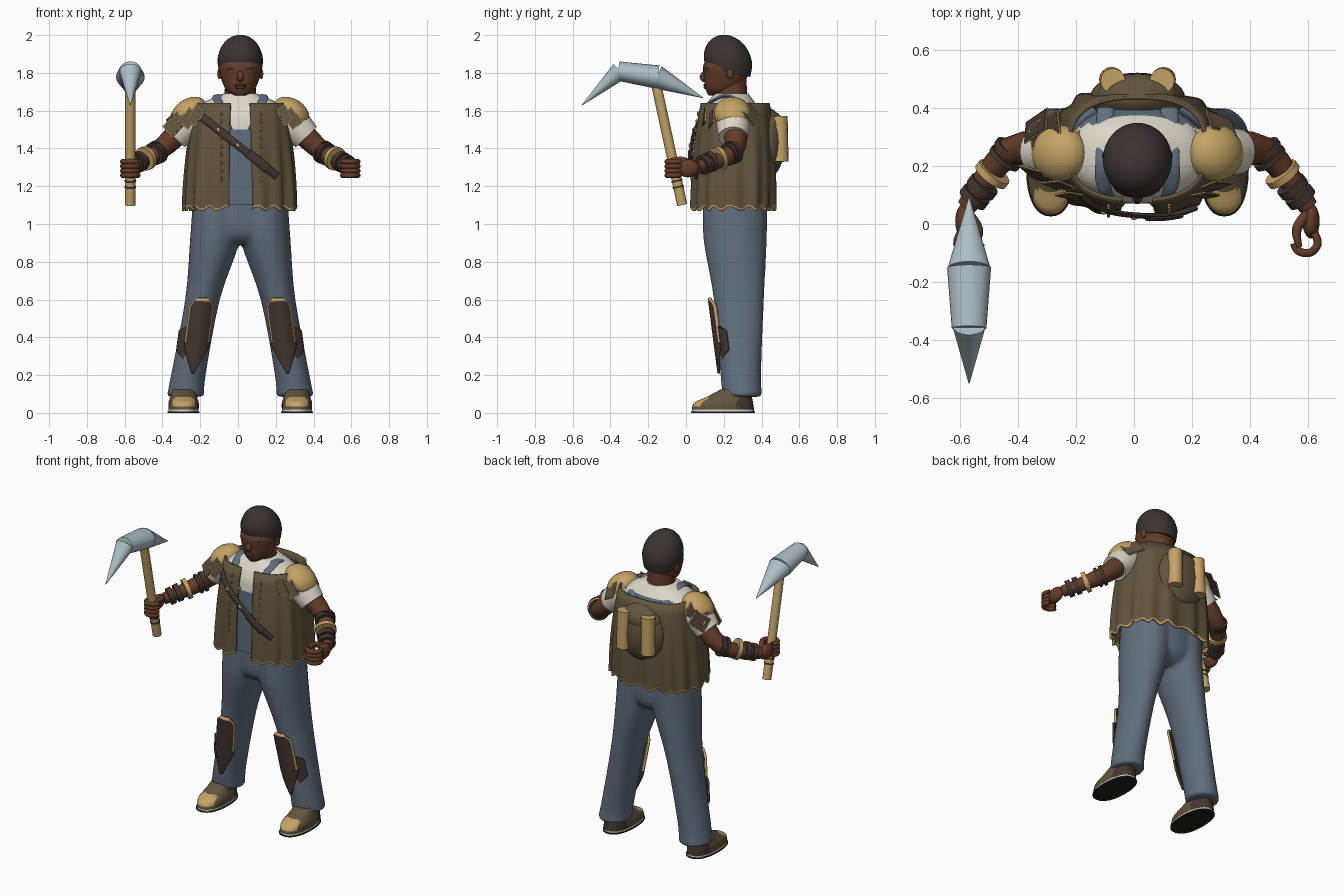
import bpy, bmesh, math
from mathutils import Vector, Matrix

if "Cube" in bpy.data.objects:
    bpy.data.objects.remove(bpy.data.objects["Cube"])
CENTRE = .012  # body centre line
SIDES = ((1, "left_"), (-1, "right_"))


def material(name, *rgb):
    linear = [((c + .055) / 1.055) ** 2.4 for c in rgb]
    m = bpy.data.materials.new(name)
    m.use_nodes = True
    m.diffuse_color = (*linear, 1)
    shader = m.node_tree.nodes["Principled BSDF"]
    shader.inputs["Base Color"].default_value = (*linear, 1)
    shader.inputs["Roughness"].default_value = .8
    return m


OLIVE = material("olive_cloth", .38, .33, .24)
TAN = material("tan_leather", .77, .64, .4)
DENIM = material("blue_denim", .38, .43, .49)
SKIN = material("brown_skin", .39, .235, .16)
HAIR = material("dark_hair", .23, .2, .2)
STEEL = material("pale_steel", .68, .75, .78)
SHIRT = material("cream_cotton", .87, .85, .79)
LEATHER = material("dark_leather", .26, .21, .19)
RUBBER = material("black_rubber", .13, .12, .11)


def build(name, bm, mats, rule=None, sharp=.7):
    """Finish a mesh as an object; rule(face centre) picks the material slot."""
    bmesh.ops.recalc_face_normals(bm, faces=bm.faces)
    if rule:
        for face in bm.faces:
            face.material_index = rule(face.calc_center_median())
    mesh = bpy.data.meshes.new(name)
    bm.to_mesh(mesh)
    bm.free()
    for m in mats if isinstance(mats, list) else [mats]:
        mesh.materials.append(m)
    mesh.shade_smooth()
    mesh.set_sharp_from_angle(angle=sharp)
    ob = bpy.data.objects.new(name, mesh)
    bpy.context.collection.objects.link(ob)
    return ob


def bridge(rings, closed=True):
    bm = bmesh.new()
    rows = [[bm.verts.new(p) for p in ring] for ring in rings]
    count = len(rows[0])
    for low, high in zip(rows, rows[1:]):
        for i in range(count if closed else count - 1):
            j = (i + 1) % count
            bm.faces.new((low[i], low[j], high[j], high[i]))
    if closed:
        bm.faces.new(rows[0])
        bm.faces.new(rows[-1])
    return bm


def oval(centre, rx, ry, power=2, gap=0, seg=32):
    """Level rounded ring starting at the front, with an optional front gap."""
    ring = []
    for i in range(seg + 1 if gap else seg):
        t = gap + (math.tau - 2 * gap) * i / seg
        s, c = math.sin(t), -math.cos(t)
        ring.append(centre + Vector((rx * math.copysign(abs(s) ** (2 / power), s),
                                     ry * math.copysign(abs(c) ** (2 / power), c), 0)))
    return ring


def smooth(rows, steps=4):
    """Pass a soft curve through the given rows of numbers."""
    rows = [Vector(row) for row in rows]
    result = []
    for i in range(len(rows) - 1):
        a, b = rows[i], rows[i + 1]
        into = (b - rows[max(i - 1, 0)]) / 2
        out = (rows[min(i + 2, len(rows) - 1)] - a) / 2
        for k in range(steps):
            t = k / steps
            result.append(a + into * t + (3 * (b - a) - 2 * into - out) * t * t + (2 * (a - b) + into + out) * t ** 3)
    return result + [rows[-1]]


def column(name, rows, mats, side=1, rule=None, power=2, tilt=0):
    """Level ovals; a row is offset, depth, height, half width, half depth."""
    rings = []
    for d, y, z, rx, ry in smooth(rows):
        ring = oval(Vector((CENTRE + side * d, y, z)), rx, ry, power)
        for p in ring:
            p.z += tilt * (p.y - y)
        rings.append(ring)
    return build(name, bridge(rings), mats, rule)


def limb(name, rows, mat, side=1, ref="Z", seg=16):
    """Tube; a row is offset, depth, height, radius and optional thickness."""
    rows = smooth([(*row, row[3])[:5] for row in rows])
    points = [Vector((CENTRE + side * row[0], row[1], row[2])) for row in rows]
    axis = Vector([float(letter == ref) for letter in "XYZ"])
    rings = []
    for i, p in enumerate(points):
        along = points[min(i + 1, len(points) - 1)] - points[max(i - 1, 0)]
        u = along.cross(axis).normalized()
        v = u.cross(along.normalized())
        turns = [math.tau * k / seg for k in range(seg)]
        rings.append([p + u * rows[i][3] * math.cos(a) + v * rows[i][4] * math.sin(a) for a in turns])
    return build(name, bridge(rings), mat)


def blob(name, place, size, mat, side=1, roll=0, seg=24):
    bm = bmesh.new()
    x, y, z = place
    matrix = (Matrix.Translation((CENTRE + side * x, y, z)) @ Matrix.Rotation(side * roll, 4, "Y")
              @ Matrix.Diagonal((*size, 1)))
    bmesh.ops.create_uvsphere(bm, u_segments=seg, v_segments=seg // 2, radius=1, matrix=matrix)
    return build(name, bm, mat)


def scale(name, place, width, height, pitch, roll, yaw, side, face):
    """Leather scale with a thinner, wider tan rim."""
    x, y, z = place
    spin = (Matrix.Translation((CENTRE + side * x, y, z)) @ Matrix.Rotation(side * yaw, 4, "Z")
            @ Matrix.Rotation(side * roll, 4, "Y") @ Matrix.Rotation(pitch, 4, "X"))
    for part, mat, rim, thick in (("_rim", TAN, .01, .005), ("", face, 0, .01)):
        bm = bmesh.new()
        bmesh.ops.create_cube(bm, size=1, matrix=spin @ Matrix.Diagonal((width + rim, thick, height + rim, 1)))
        build(name + part, bm, mat)


def shin_plate(name, side, mats, bottom, height, width, shift, push):
    """Plate bent round the shin, pointed below, with its border in the last slot."""
    rows, steps = [], 24
    for i in range(steps + 1):
        t = i / steps
        z = bottom + height * t
        half = width * min(1, .1 + 2.5 * t, .4 + 6 * (1 - t))
        lean = .13 * (.6 - z)
        rows.append([Vector((CENTRE + side * (.2 + lean + shift + half * k), .13 + push + lean + 9 * (half * k) ** 2, z))
                     for k in (-1, -.87, -.4, 0, .4, .87, 1)])
    bm = bridge(rows, closed=False)
    for i, face in enumerate(bm.faces):
        row, place = divmod(i, 6)
        if row == steps - 1 or row > 9 and place in (0, 5):
            face.material_index = len(mats) - 1
    build(name, bm, mats).modifiers.new("thickness", "SOLIDIFY").thickness = .014


# Overalls: hips and legs fused into one soft garment
garment = [column("hips", [(0, .26, .89, .09, .1), (0, .26, .95, .22, .16), (0, .26, 1.1, .25, .17), (0, .25, 1.3, .23, .17)],
                  DENIM)]
for side, tag in SIDES:
    garment.append(column(tag + "trouser_leg", [
        (.29, .3, .085, .1, .105), (.275, .29, .2, .092, .108), (.2, .28, .6, .092, .133), (.133, .26, .92, .133, .168),
        (.12, .26, 1.15, .13, .17)], DENIM, side))
fused = bmesh.new()
for part in garment:
    fused.from_mesh(part.data)
    bpy.data.objects.remove(part)
overalls = build("overalls", fused, DENIM)
remesh = overalls.modifiers.new("fuse", "REMESH")
remesh.mode = "VOXEL"
remesh.voxel_size = .012
remesh.use_smooth_shade = True
soften = overalls.modifiers.new("soften", "SMOOTH")
soften.iterations = 8

# Shirt with the bib and back of the overalls
column("torso", [(0, .24, 1.1, .23, .165), (0, .24, 1.5, .24, .17), (0, .24, 1.6, .23, .15), (0, .24, 1.65, .18, .12),
                 (0, .24, 1.69, .09, .09)], [SHIRT, DENIM],
       rule=lambda c: int(c.z < 1.52 or c.y > .34 and c.z < 1.63), power=2.3)

SHOULDER, ELBOW, WRIST = Vector((.25, .25, 1.56)), Vector((.44, .25, 1.38)), Vector((.59, .06, 1.3))
GRIP = Vector((.582, -.06, 1.33))
for side, tag in SIDES:
    limb(tag + "overall_strap", [(.05, .075, 1.5, .02, .01), (.095, .105, 1.61, .025, .01), (.115, .15, 1.655, .03, .01),
                                 (.115, .23, 1.675, .03, .01), (.11, .4, 1.6, .03, .01)], DENIM, side)

    # Shoes
    for part, low, high, grow, mat in (("outsole", 0, .007, .005, RUBBER), ("midsole", .007, .017, 0, SHIRT)):
        column(tag + part, [(.3, .195, z, .08 + grow, .164 + grow) for z in (low, high)], mat, side, power=2.3)
    column(tag + "shoe", [(.3, .195, .017, .08, .165), (.3, .2, .055, .08, .155), (.3, .23, .085, .07, .12),
                          (.3, .27, .125, .06, .085)], [OLIVE, TAN, LEATHER], side,
           lambda c: 1 if c.y < .12 and c.z > .035 and abs(abs(c.x - CENTRE) - .3) < .055 else 2 if c.y > .27 else 0, 2.3)

    # Shin guards
    shin_plate(tag + "shin_guard", side, [LEATHER, TAN], .21, .4, .057, 0, 0)
    shin_plate(tag + "shin_wing", side, [LEATHER], .26, .2, .07, .035, .012)

    # Arms, sleeves, pads and bands
    limb(tag + "sleeve", [(.19, .25, 1.59, .075), (.27, .25, 1.54, .09), (.35, .25, 1.46, .078)], SHIRT, side, seg=20)
    limb(tag + "arm", [(*SHOULDER, .07), (*ELBOW, .052), (*WRIST, .034)], SKIN, side)
    blob(tag + "shoulder_pad", (.27, .245, 1.588), (.105, .098, .075), TAN, side, roll=.6)
    for part, t, long, radius, mat in (("upper_band", -.05, .08, .063, LEATHER), ("elbow_band", .08, .07, .061, LEATHER),
                                       ("bangle", .36, .1, .064, TAN), ("bracer", .58, .12, .055, LEATHER),
                                       ("wrist_bracer", .76, .12, .053, LEATHER)):
        ends = [ELBOW.lerp(WRIST, t + step) for step in (0, long)]
        limb(tag + part, [(*p, radius) for p in ends], mat, side)

    # Hands curled into a grip
    blob(tag + "palm", (.6, .01, 1.295), (.03, .06, .048), SKIN, side)
    for finger in range(4):
        curl = [GRIP + Vector((.042 * math.cos(a), .042 * math.sin(a), -.024 * finger)) for a in (.8, -.2, -1.2, -2.2, -3)]
        limb(tag + "finger", [(*p, .014) for p in curl], SKIN, side, seg=10)
    limb(tag + "thumb", [(.585, .035, 1.315, .018), (.55, -.02, 1.34, .017), (.56, -.08, 1.34, .01)], SKIN, side, seg=10)

    # Shoulder scales, ears, eyes and brows
    scale(tag + "front_scale", (.275, .135, 1.56), .06, .09, -.3, -.6, .4, side, OLIVE)
    scale(tag + "chest_scale", (.235, .1, 1.575), .05, .09, -.2, -.5, .2, side, OLIVE)
    blob(tag + "ear", (.11, .235, 1.795), (.012, .018, .028), SKIN, side)
    blob(tag + "eye", (.043, .111, 1.807), (.014, .01, .005), SHIRT, side)
    blob(tag + "iris", (.043, .103, 1.807), (.007, .004, .006), HAIR, side)
    limb(tag + "brow", [(.02, .1, 1.82, .007), (.045, .104, 1.827, .007), (.075, .122, 1.824, .006)], HAIR, side)

# Extra scales: dark stack on the right shoulder, one on the left
scale("outer_scale", (.345, .17, 1.53), .08, .11, -.3, -.7, .7, -1, OLIVE)
scale("rear_scale", (.32, .325, 1.59), .12, .09, .9, .5, -.5, -1, LEATHER)
scale("rear_lower_scale", (.35, .34, 1.55), .1, .09, .6, .6, -.6, -1, LEATHER)
scale("left_rear_scale", (.29, .345, 1.58), .1, .09, .5, .5, -.4, 1, OLIVE)


# Open vest with folds, a wavy hem and a tan trim
def vest_size(z):
    k = (z - 1.08) / .56
    return .297 - .055 * k * k, .222 - .039 * k ** 3, .25 + .01 * k


def vest_front(x, z):
    rx, ry, y = vest_size(z)
    return y - ry * (1 - (abs(x) / rx) ** 2.6) ** (1 / 2.6)


rings = []
for k in [0, .02] + [step / 8 for step in range(1, 9)]:
    z = 1.08 + .56 * k
    rx, ry, y = vest_size(z)
    middle = Vector((CENTRE, y, z))
    ring = oval(middle, rx, ry, 2.6, gap=.13, seg=144)
    for i, p in enumerate(ring):
        p += (p - middle).normalized() * (1 - k) * (.009 * math.sin(i * .6) + .006 * math.sin(i * .3))
        if k < .1:
            p.z += .011 * math.sin(i * .8)
    rings.append(ring)
vest = build("vest", bridge(rings, closed=False), [OLIVE, TAN], lambda c: int(c.z < 1.102), sharp=1)
vest.modifiers.new("thickness", "SOLIDIFY").thickness = .014
for i in range(9):
    z = 1.24 + .043 * i
    for x in (-.1, .11):
        blob("vest_stitch", (x, vest_front(x, z) - .009, z), (.006, .006, .013), TAN, seg=8)

# Diagonal chest belt with fittings
belt = []
for i in range(9):
    x, z = .052 * i - .22, 1.58 - .041 * i
    belt.append(Vector((x, vest_front(x, z) - .012, z)))
limb("chest_belt", [(*p, .021, .01) for p in belt], LEATHER, ref="Y")
outward = Vector((0, -.008, 0))
limb("belt_pouch", [(*(p + outward), .025, .01) for p in belt[5:8]], LEATHER, ref="Y")
for p in belt[2:8:2]:
    blob("belt_stud", p + outward, (.009, .009, .014), TAN, roll=-.7)

# Backpack with two rolled tubes
blob("backpack", (0, .435, 1.43), (.165, .088, .185), OLIVE, seg=32)
blob("backpack_flap", (0, .445, 1.52), (.14, .075, .08), OLIVE)
for side, tag in SIDES:
    limb(tag + "pack_roll", [(.09, .5, 1.33, .043), (.085, .495, 1.57, .043)], TAN, side, ref="Y")

# Neck, head and cropped hair
column("neck", [(0, .24, 1.63, .085, .085), (0, .23, 1.78, .08, .09)], SKIN)
column("head", [(0, .16, 1.68, .03, .04), (0, .19, 1.71, .075, .085), (0, .21, 1.78, .104, .115), (0, .21, 1.85, .108, .115),
                (0, .21, 1.93, .05, .05)], SKIN, power=2.15)
dome = [(math.sin(step * .3), math.cos(step * .3)) for step in range(6)]
column("hair", [(0, .222, 1.8, .112, .118)] + [(0, .222, 1.86 + .14 * up, .12 * r, .128 * r) for up, r in dome],
       HAIR, tilt=-.18)
limb("nose", [(0, .106, 1.815, .009), (0, .09, 1.778, .018), (0, .104, 1.76, .012)], SKIN, ref="Y")
blob("upper_lip", (0, .104, 1.735), (.032, .012, .007), SKIN)
blob("lower_lip", (0, .106, 1.722), (.028, .013, .008), SKIN)

# Pickaxe: handle, grip bands and three-part head
GRIP_X = -.57 - CENTRE
bottom, top = Vector((GRIP_X, -.02, 1.1)), Vector((GRIP_X, -.16, 1.75))
limb("pick_handle", [(*bottom, .027), (*top, .027)], TAN, ref="Y")
for t in (.14, .19):
    limb("grip_band", [(*bottom.lerp(top, t + step), .03) for step in (0, .015)], LEATHER, ref="Y")
limb("pick_front_spike", [(GRIP_X, -.55, 1.63, .002), (GRIP_X, -.35, 1.81, .058, .05)], STEEL, seg=24)
limb("pick_core", [(GRIP_X, -.36, 1.81, .06, .051), (GRIP_X, -.15, 1.778, .076, .062)], STEEL, seg=24)
limb("pick_rear_spike", [(GRIP_X, -.155, 1.778, .075, .063), (GRIP_X, .09, 1.668, .002)], STEEL, seg=24)
